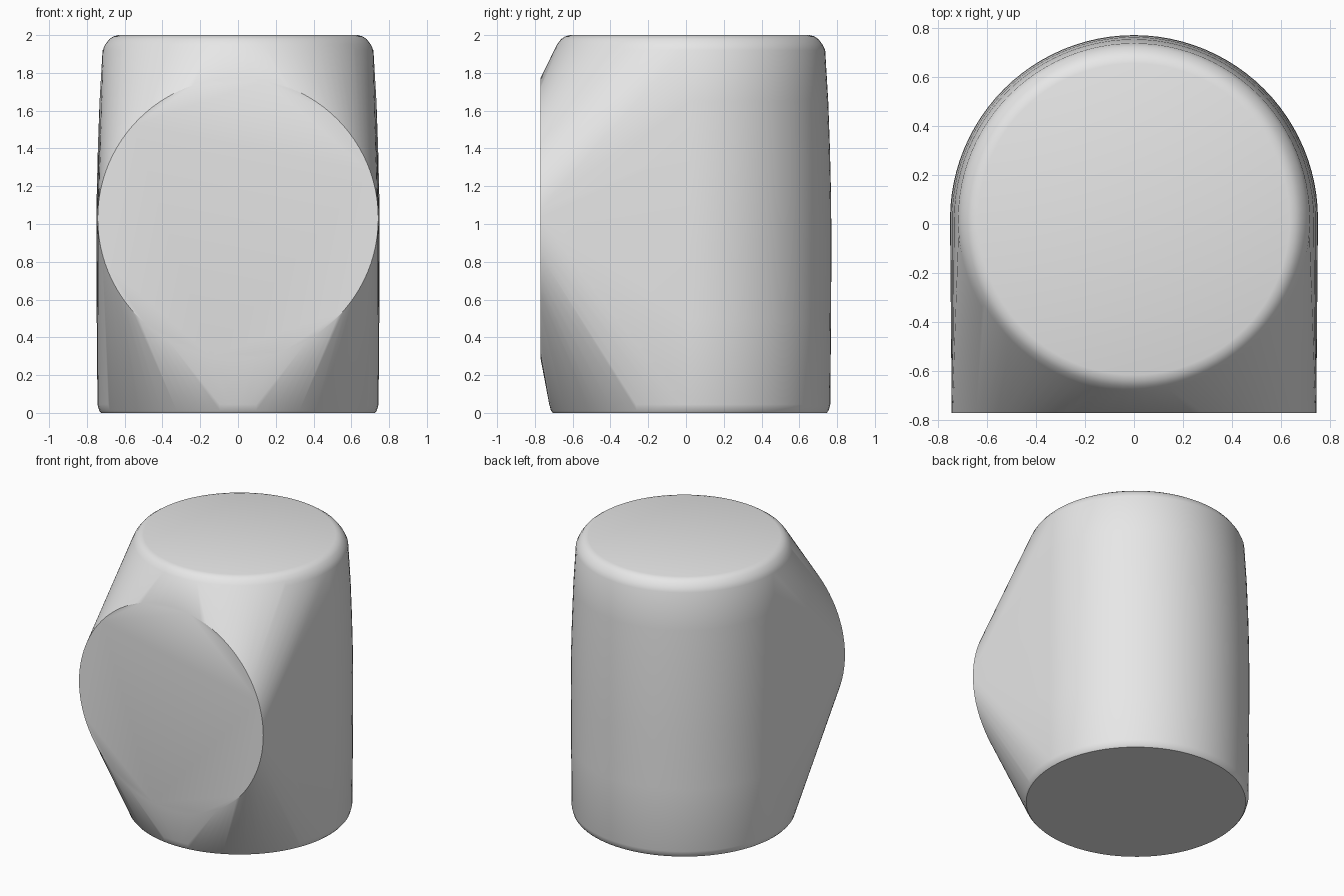
import bpy
import bmesh
import math

cube = bpy.data.objects.get("Cube")
if cube:
    bpy.data.objects.remove(cube, do_unlink=True)

SEGMENTS = 96
AXIS_Y = 0.02      # the barrel axis sits slightly behind the middle
FRONT_Y = -0.77


def circle(radius):
    for i in range(SEGMENTS):
        a = 2 * math.pi * i / SEGMENTS
        yield radius * math.cos(a), radius * math.sin(a)


grey = bpy.data.materials.new("plain grey")
grey.use_nodes = True
colour = (0.8, 0.8, 0.8, 1)
grey.diffuse_color = colour
grey.node_tree.nodes["Principled BSDF"].inputs["Base Color"].default_value = colour

bm = bmesh.new()

# Barrel rings as (radius, height): bevelled foot, slight belly, rounded rim
profile = [(0.725, 0), (0.735, 0.012), (0.744, 0.045), (0.748, 0.5), (0.75, 0.9),
           (0.748, 1.15), (0.742, 1.4), (0.733, 1.65), (0.717, 1.92),
           (0.703, 1.95), (0.682, 1.978), (0.66, 1.993), (0.635, 2)]
for radius, z in profile:
    for x, y in circle(radius):
        bm.verts.new((x, y + AXIS_Y, z))

# Upright round face at the front
for x, z in circle(0.743):
    bm.verts.new((x, FRONT_Y, z + 1.03))

# Stretch one skin over the barrel and the front face
hull = bmesh.ops.convex_hull(bm, input=bm.verts)
loose = {g for g in hull["geom_interior"] + hull["geom_unused"]
         if isinstance(g, bmesh.types.BMVert)}
bmesh.ops.delete(bm, geom=list(loose), context="VERTS")

# Merge the triangles of each flat area
bmesh.ops.dissolve_limit(bm, angle_limit=math.radians(0.1),
                         verts=bm.verts, edges=bm.edges)
bmesh.ops.recalc_face_normals(bm, faces=bm.faces)

mesh = bpy.data.meshes.new("body")
bm.to_mesh(mesh)
bm.free()
mesh.materials.append(grey)
body = bpy.data.objects.new("body", mesh)
bpy.context.collection.objects.link(body)

# Smooth sides, crisp edges around the flat ends
bpy.ops.object.select_all(action="DESELECT")
body.select_set(True)
bpy.context.view_layer.objects.active = body
bpy.ops.object.shade_smooth_by_angle(angle=math.radians(30))
